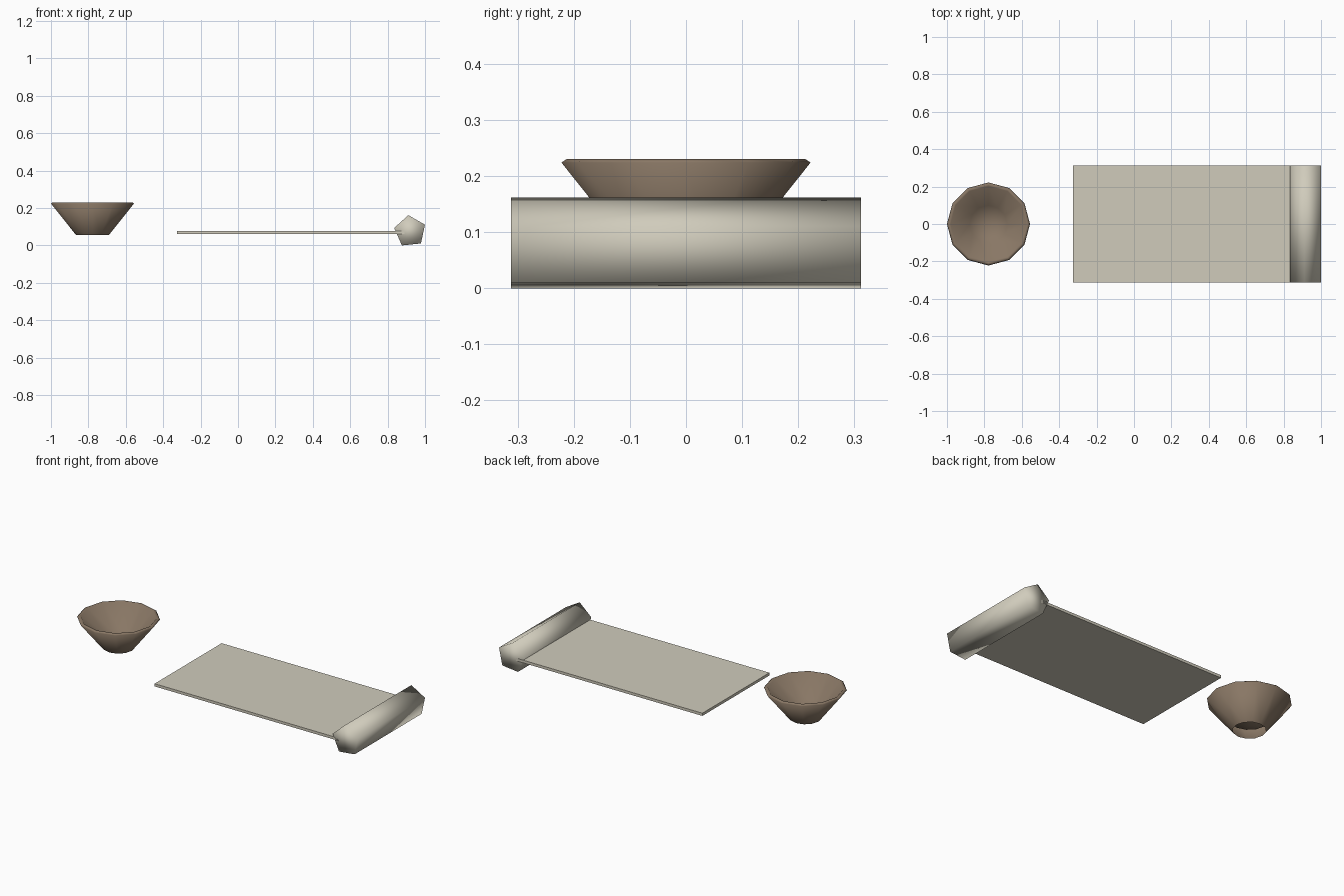
import bpy, bmesh, math

if "Cube" in bpy.data.objects:
    bpy.data.objects.remove(bpy.data.objects["Cube"])


def material(name, rgb):
    m = bpy.data.materials.new(name)
    m.diffuse_color = (*rgb, 1)
    m.use_nodes = True
    m.node_tree.nodes["Principled BSDF"].inputs["Base Color"].default_value = m.diffuse_color
    return m


CLAY = material("brown_clay", (0.25, 0.185, 0.13))
CLOTH = material("pale_cloth", (0.63, 0.60, 0.50))


def finish(name, bm, mat, smooth):
    bmesh.ops.recalc_face_normals(bm, faces=bm.faces)
    for f in bm.faces:
        f.smooth = smooth
    me = bpy.data.meshes.new(name)
    bm.to_mesh(me)
    bm.free()
    me.materials.append(mat)
    ob = bpy.data.objects.new(name, me)
    bpy.context.collection.objects.link(ob)
    return ob


def lathe(name, profile, sides, mat, location):
    """Spin (radius, z) points round z; a first point at radius 0 closes the middle."""
    bm = bmesh.new()
    rings = []
    for r, z in profile:
        if r == 0:
            rings.append([bm.verts.new((0, 0, z))] * sides)
        else:
            rings.append([bm.verts.new((r * math.cos(a), r * math.sin(a), z))
                          for a in (math.tau * i / sides for i in range(sides))])
    for lo, hi in zip(rings, rings[1:]):
        for i in range(sides):
            j = (i + 1) % sides
            quad = [lo[i], lo[j], hi[j], hi[i]]
            bm.faces.new(list(dict.fromkeys(quad)))
    ob = finish(name, bm, mat, True)
    ob.location = location
    return ob


# Bowl: hollow inside, thin rim, flared wall, hollow foot
lathe("bowl",
      [(0, 0.085), (0.10, 0.115), (0.203, 0.229), (0.213, 0.230), (0.222, 0.224), (0.0875, 0.055)],
      12, CLAY, (-0.778, 0, 0))

# Flat sheet of the bedroll
bm = bmesh.new()
bmesh.ops.create_cube(bm, size=1)
sheet = finish("unrolled_sheet", bm, CLOTH, False)
sheet.scale = (1.215, 0.624, 0.016)
sheet.location = (-0.325 + 1.215 / 2, 0, 0.07)

# Rolled end: five-sided prism, softly shaded over its ends
bm = bmesh.new()
ends = []
for y in (-0.312, 0.312):
    ends.append([bm.verts.new((0.92 + 0.087 * math.cos(a), y, 0.0753 + 0.087 * math.sin(a)))
                 for a in (math.radians(24 + 72 * i) for i in range(5))])
    bm.faces.new(ends[-1])
for i in range(5):
    j = (i + 1) % 5
    bm.faces.new((ends[0][i], ends[0][j], ends[1][j], ends[1][i]))
finish("rolled_end", bm, CLOTH, True)
